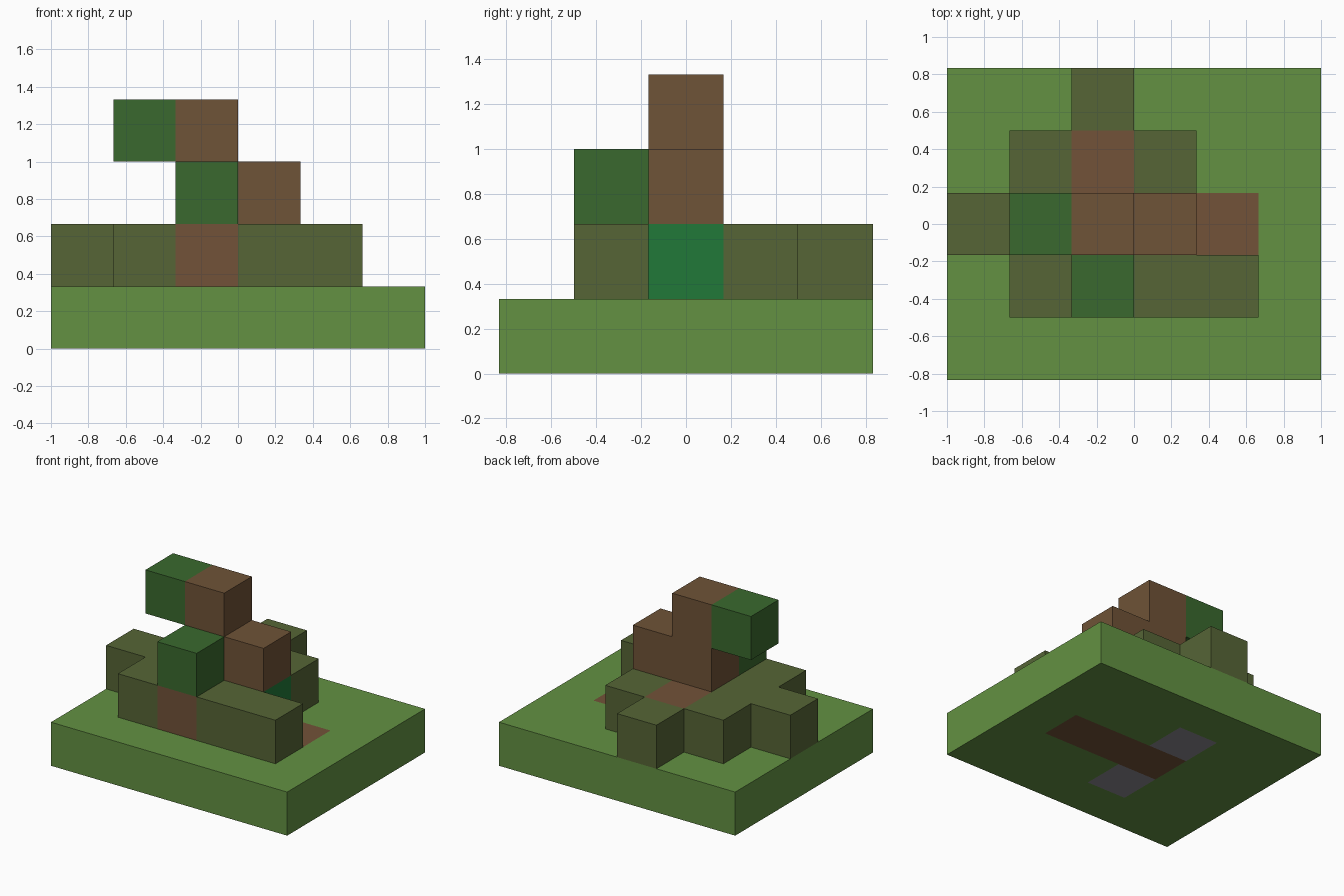
import bpy
import bmesh
from mathutils import Vector

cube = bpy.data.objects.get("Cube")
if cube:
    bpy.data.objects.remove(cube, do_unlink=True)

CELL = 1 / 3

# One map per layer, bottom up; rows run from back to front, columns from left to right
LAYERS = [
    ["gggggg",
     "ggsggg",
     "ggeeeg",
     "ggsggg",
     "gggggg"],
    ["..o...",
     ".oeo..",
     "ooem..",
     ".oeoo.",
     "......"],
    ["......",
     "......",
     "..tt..",
     "..l...",
     "......"],
    ["......",
     "......",
     ".lt...",
     "......",
     "......"],
]

# Symbol: part name, material name, sRGB colour
PARTS = {
    "g": ("grass_base", "grass green", (99, 145, 66)),
    "e": ("earth_blocks", "reddish brown", (114, 82, 56)),
    "s": ("buried_stones", "stone grey", (140, 137, 145)),
    "o": ("undergrowth", "olive", (86, 101, 54)),
    "m": ("moss_block", "emerald", (33, 120, 57)),
    "t": ("trunk", "bark brown", (111, 83, 55)),
    "l": ("leaves", "leaf green", (58, 105, 46)),
}


def linear(v):
    v /= 255
    return v / 12.92 if v < 0.04 else ((v + 0.055) / 1.055) ** 2.4


def make_material(name, rgb):
    colour = [linear(v) for v in rgb] + [1]
    mat = bpy.data.materials.new(name)
    mat.use_nodes = True
    mat.diffuse_color = colour
    mat.node_tree.nodes["Principled BSDF"].inputs["Base Color"].default_value = colour
    return mat


# Read the maps into a grid of cells
cells = {}
for k, layer in enumerate(LAYERS):
    for j, row in enumerate(reversed(layer)):
        for i, symbol in enumerate(row):
            if symbol != ".":
                cells[i, j, k] = symbol

ORIGIN = Vector((-len(LAYERS[0][0]) / 2, -len(LAYERS[0]) / 2, 0))


def add_outer_faces(bm, cell):
    """Add the sides of a cell that do not touch another cell."""
    centre = Vector(cell) + Vector((0.5, 0.5, 0.5)) + ORIGIN
    for axis in range(3):
        for sign in (-1, 1):
            normal = Vector((0, 0, 0))
            normal[axis] = sign
            if tuple(int(c + n) for c, n in zip(cell, normal)) in cells:
                continue
            u = Vector((0, 0, 0))
            u[(axis + 1) % 3] = 1
            v = normal.cross(u)
            corners = [(-1, -1), (1, -1), (1, 1), (-1, 1)]
            bm.faces.new([bm.verts.new((centre + (normal + u * a + v * b) / 2) * CELL)
                          for a, b in corners])


# Build each coloured part as one flat-faced mesh
for symbol, (name, mat_name, rgb) in PARTS.items():
    bm = bmesh.new()
    for cell, kind in cells.items():
        if kind == symbol:
            add_outer_faces(bm, cell)
    bmesh.ops.remove_doubles(bm, verts=bm.verts[:], dist=0.001)
    mesh = bpy.data.meshes.new(name)
    bm.to_mesh(mesh)
    bm.free()
    mesh.materials.append(make_material(mat_name, rgb))
    bpy.context.collection.objects.link(bpy.data.objects.new(name, mesh))
